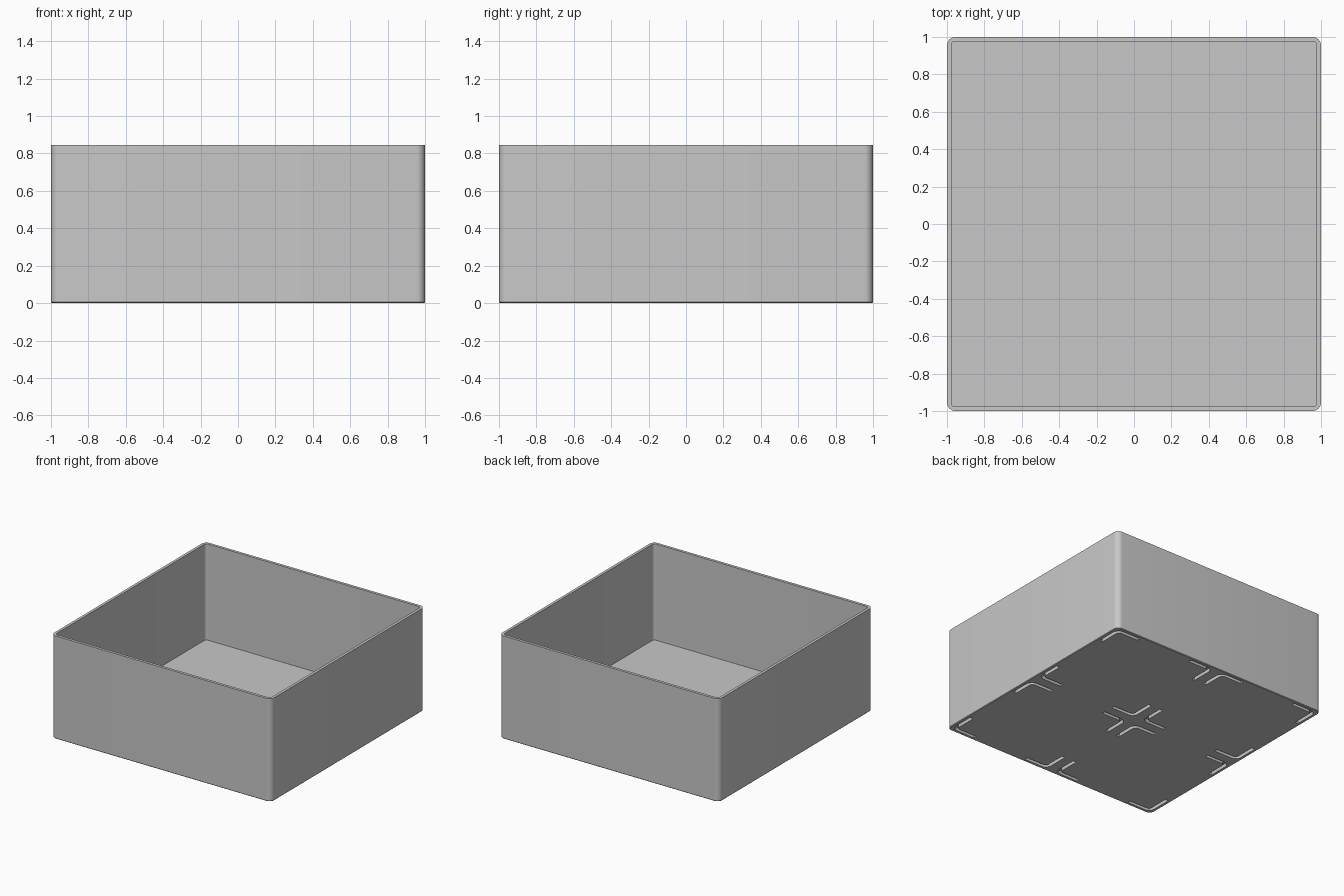
import bpy, bmesh, math

if "Cube" in bpy.data.objects:
    bpy.data.objects.remove(bpy.data.objects["Cube"])

HEIGHT, FLOOR, WALL = 0.845, 0.055, 0.023
RADIUS, CHAMFER, SEG = 0.045, 0.005, 8

grey = bpy.data.materials.new("light_grey")
grey.diffuse_color = (0.58, 0.58, 0.58, 1)
grey.use_nodes = True
grey.node_tree.nodes["Principled BSDF"].inputs["Base Color"].default_value = grey.diffuse_color


def rounded_square(half, radius):
    pts = []
    for i, (sx, sy) in enumerate(((1, 1), (-1, 1), (-1, -1), (1, -1))):
        for k in range(SEG + 1):
            a = math.radians(90 * (i + k / SEG))
            pts.append((sx * (half - radius) + radius * math.cos(a),
                        sy * (half - radius) + radius * math.sin(a)))
    return pts


def skin(bm, loops):
    """Join (outline, z) loops with quads and cap both ends."""
    rings = [[bm.verts.new((x, y, z)) for x, y in pts] for pts, z in loops]
    n = len(rings[0])
    for a, b in zip(rings, rings[1:]):
        for i in range(n):
            j = (i + 1) % n
            bm.faces.new((a[i], a[j], b[j], b[i]))
    bm.faces.new(rings[0][::-1])
    bm.faces.new(rings[-1])


def finish(bm, name):
    bmesh.ops.recalc_face_normals(bm, faces=bm.faces)
    me = bpy.data.meshes.new(name)
    bm.to_mesh(me)
    bm.free()
    ob = bpy.data.objects.new(name, me)
    bpy.context.collection.objects.link(ob)
    me.materials.append(grey)
    return ob


# open box: chamfered foot, outer wall, rim, inner wall, floor
bm = bmesh.new()
inner = rounded_square(1 - WALL, RADIUS - WALL)
outer = rounded_square(1, RADIUS)
skin(bm, [(rounded_square(1 - CHAMFER, RADIUS - CHAMFER), 0), (outer, CHAMFER),
          (outer, HEIGHT), (inner, HEIGHT), (inner, FLOOR)])
box = finish(bm, "open_box")


def bracket(arm, radius, width):
    """L-shaped strip outline with a rounded bend at the origin corner."""
    sides = []
    for h in (-width / 2, width / 2):
        side = [(arm, h)]
        for k in range(7):
            a = math.radians(270 - 90 * k / 6)
            side.append((radius + (radius - h) * math.cos(a),
                         radius + (radius - h) * math.sin(a)))
        sides.append(side + [(h, arm)])
    return sides[0] + sides[1][::-1]


# bracket slots at the corners of four square cells on the underside
bm = bmesh.new()
shape = bracket(0.2, 0.04, 0.028)
NEAR, FAR = 0.055, 0.96
for cx in (-1, 1):
    for cy in (-1, 1):
        for px, dx in ((NEAR, 1), (FAR, -1)):
            for py, dy in ((NEAR, 1), (FAR, -1)):
                pts = [(cx * (px + dx * x), cy * (py + dy * y)) for x, y in shape]
                skin(bm, [(pts, -0.05), (pts, 0.03)])
cutter = finish(bm, "slot_cutter")
cutter.hide_render = True

# cut the slots
mod = box.modifiers.new("slots", 'BOOLEAN')
mod.operation = 'DIFFERENCE'
mod.solver = 'EXACT'
mod.object = cutter
bpy.context.view_layer.objects.active = box
box.select_set(True)
cutter.select_set(False)
bpy.ops.object.modifier_apply(modifier=mod.name)
bpy.data.objects.remove(cutter)
bpy.ops.object.shade_smooth_by_angle(angle=math.radians(30))
